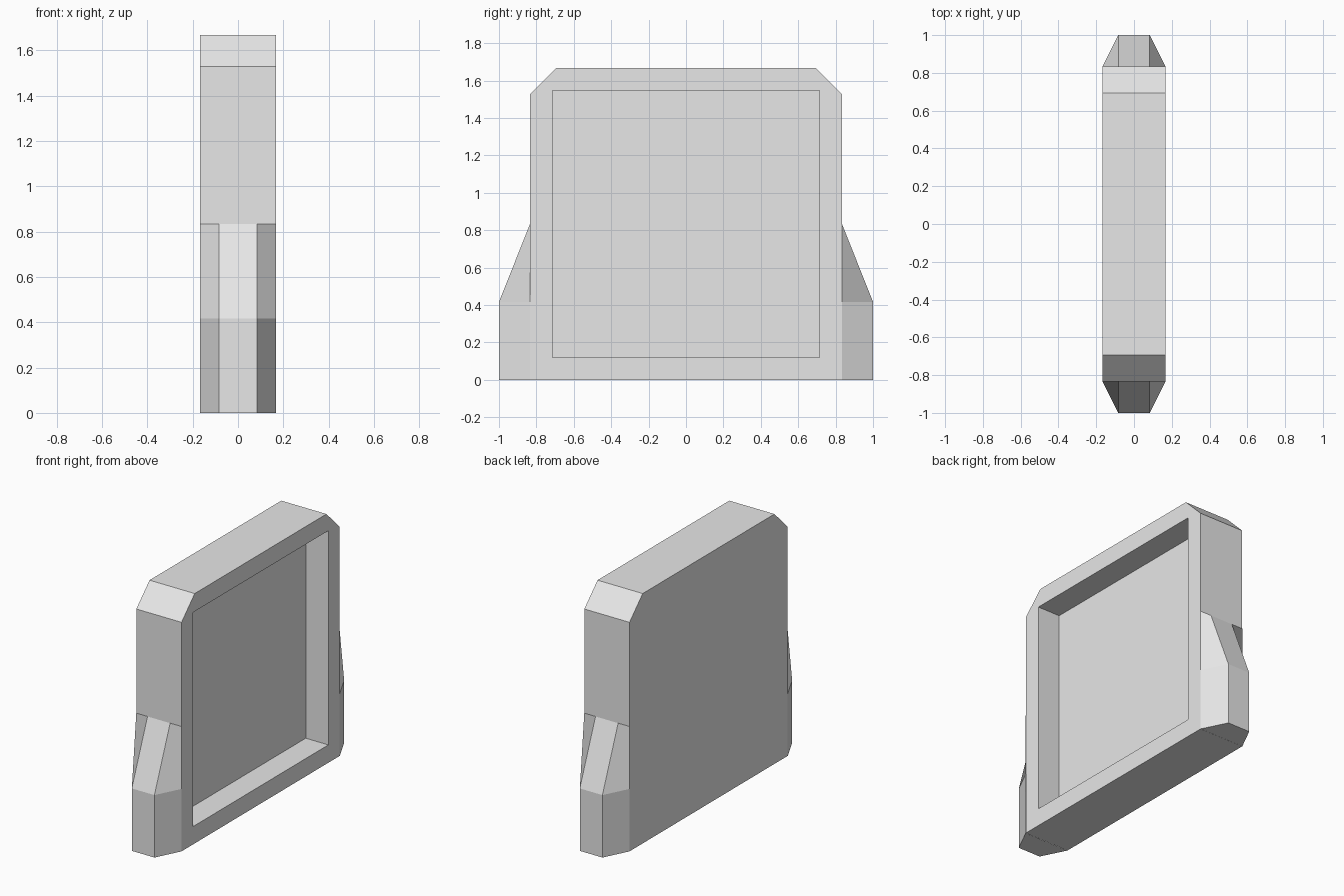
import bpy
import math
from mathutils import Matrix

if "Cube" in bpy.data.objects:
    bpy.data.objects.remove(bpy.data.objects["Cube"], do_unlink=True)

HALF_T = 1 / 6      # half thickness
WALL_Y = 5 / 6      # half length of the slab
TOP = 5 / 3
BEVEL = 0.139

grey = bpy.data.materials.new("light_grey")
grey.use_nodes = True
grey.diffuse_color = (0.8, 0.8, 0.8, 1)
grey.node_tree.nodes["Principled BSDF"].inputs["Base Color"].default_value = (0.8, 0.8, 0.8, 1)


def make_object(name, verts, faces):
    mesh = bpy.data.meshes.new(name)
    mesh.from_pydata(verts, [], faces)
    mesh.materials.append(grey)
    obj = bpy.data.objects.new(name, mesh)
    bpy.context.collection.objects.link(obj)
    return obj


def extrude_profile(name, profile, x0, x1):
    """Prism along x from a counter-clockwise (y, z) profile."""
    n = len(profile)
    verts = [(x, y, z) for x in (x0, x1) for y, z in profile]
    faces = [tuple(reversed(range(n))), tuple(range(n, 2 * n))]
    faces += [(i, (i + 1) % n, n + (i + 1) % n, n + i) for i in range(n)]
    return make_object(name, verts, faces)


# Slab with clipped top corners
slab = extrude_profile("slab", [
    (-WALL_Y, 0), (WALL_Y, 0), (WALL_Y, TOP - BEVEL), (WALL_Y - BEVEL, TOP),
    (BEVEL - WALL_Y, TOP), (-WALL_Y, TOP - BEVEL)], -HALF_T, HALF_T)

# Rectangular recess in the left face, half the thickness deep
MARGIN = 0.119
ry, rz0, rz1 = WALL_Y - MARGIN, MARGIN, TOP - MARGIN
cutter = extrude_profile("recess_cutter",
                         [(-ry, rz0), (ry, rz0), (ry, rz1), (-ry, rz1)], 0, 2 * HALF_T)
cutter.hide_render = True
cut = slab.modifiers.new("recess", 'BOOLEAN')
cut.operation = 'DIFFERENCE'
cut.solver = 'EXACT'
cut.object = cutter
bpy.context.view_layer.objects.active = slab
bpy.ops.object.modifier_apply(modifier=cut.name)
bpy.data.objects.remove(cutter, do_unlink=True)


# Tapered buttress at each end
def buttress(name, angle):
    inner, outer = WALL_Y + 0.001, 1.0
    mid, high = WALL_Y / 2, WALL_Y
    wide, thin = HALF_T, HALF_T / 2
    half = [(thin, outer, 0), (wide, inner, 0), (thin, outer, mid),
            (wide, inner, mid), (wide, inner, high), (thin, inner, high)]
    verts = half + [(-x, y, z) for x, y, z in half]
    faces = [
        (0, 2, 3, 1), (7, 9, 8, 6),      # lower chamfers
        (0, 6, 8, 2), (2, 8, 11, 5),     # end face and slope
        (2, 5, 4, 3), (9, 10, 11, 8),    # upper twisted sides
        (0, 1, 7, 6),                    # underside
    ]
    obj = make_object(name, verts, faces)
    obj.data.transform(Matrix.Rotation(angle, 4, 'Z'))


buttress("back_buttress", 0)
buttress("front_buttress", math.pi)
